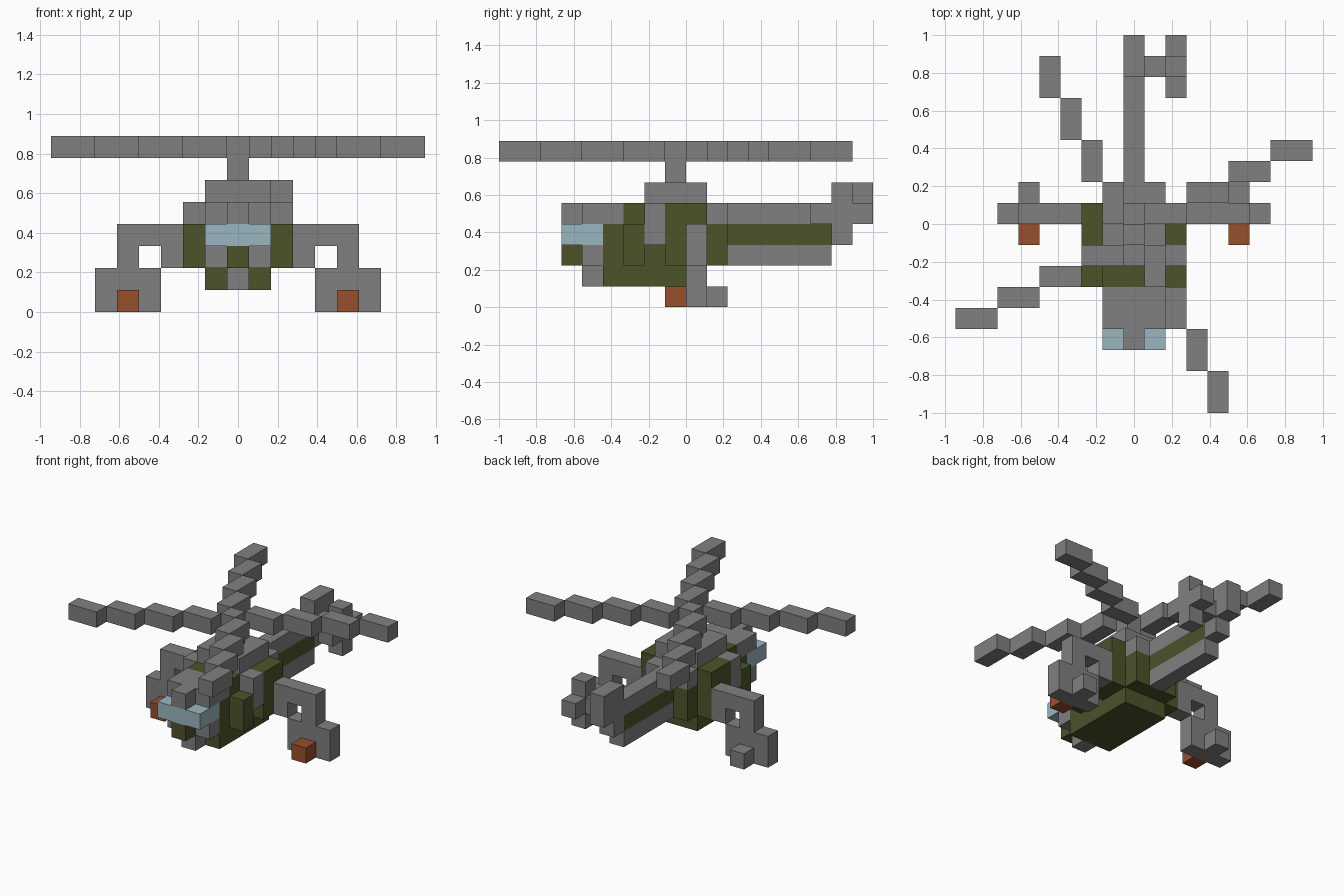
import bpy
import bmesh
from mathutils import Vector

default_cube = bpy.data.objects.get("Cube")
if default_cube:
    bpy.data.objects.remove(default_cube, do_unlink=True)

UNIT = 1 / 9  # edge length of one building cube


def make_material(name, red, green, blue):
    material = bpy.data.materials.new(name)
    material.use_nodes = True
    colour = (red, green, blue, 1)
    material.diffuse_color = colour
    material.node_tree.nodes["Principled BSDF"].inputs["Base Color"].default_value = colour
    return material


grey = make_material("grey", .216, .216, .216)
olive = make_material("olive green", .072, .087, .023)
rust = make_material("rust orange", .31, .08, .026)
glass = make_material("pale blue glass", .33, .47, .53)


def span(value):
    """Turn one cell number or a (first, last) pair into a pair."""
    return value if isinstance(value, tuple) else (value, value)


def add_box(mesh, x, y, z):
    """Add a box covering whole cells; x cells are centred on zero."""
    x, y, z = span(x), span(y), span(z)
    low = Vector((x[0] - .5, y[0], z[0])) * UNIT
    high = Vector((x[1] + .5, y[1] + 1, z[1] + 1)) * UNIT
    box = bmesh.ops.create_cube(mesh, size=1)
    for vert in box["verts"]:
        vert.co = (low + high) / 2 + vert.co * (high - low)


def part(name, material, *boxes):
    mesh = bmesh.new()
    for box in boxes:
        add_box(mesh, *box)
    data = bpy.data.meshes.new(name)
    mesh.to_mesh(data)
    mesh.free()
    data.materials.append(material)
    obj = bpy.data.objects.new(name, data)
    bpy.context.collection.objects.link(obj)
    return obj


def mirrored(name, material, *boxes):
    """Build a part on +x and its mirror image on -x."""
    obj = part(name, material, *boxes)
    modifier = obj.modifiers.new("mirror", "MIRROR")
    modifier.use_axis[0] = True
    return obj


WIDE = (-1, 1)  # three cells across the cabin

# Nose and cockpit
part("nose_tip", olive, (0, -6, 2))
part("nose", grey, (WIDE, -5, 2), (0, -5, 1))
part("cockpit_window", glass, (WIDE, (-6, -5), 3))
part("cockpit_roof", grey, (WIDE, (-5, -4), 4), (0, -6, 4))

# Cabin
part("belly", olive, (WIDE, (-4, 0), 1))
part("cabin", olive, (WIDE, (-4, 1), (2, 3)))
part("roof_band", olive, (WIDE, -3, 4))
part("cabin_roof", grey, (WIDE, (-2, 1), 4))
part("engine_housing", grey, (WIDE, (-2, 0), 5))

# Side panels
mirrored("front_side_panel", olive, (2, -3, (2, 3)))
mirrored("door_frame", grey, (2, -2, (3, 4)))
mirrored("rear_side_panel", olive, (2, (-1, 0), (2, 4)))

# Stub wings with hanging pods
mirrored("stub_wing", grey, (3, 0, (2, 3)), ((4, 5), 0, 3), (5, 0, 2))
mirrored("wing_pod", grey, ((4, 6), 0, (0, 1)), (5, 1, 0))
mirrored("pod_tip", rust, (5, -1, 0))

# Tail boom and fin
part("tail_boom", grey, (0, (2, 6), 2), (0, (2, 6), 4))
part("tail_stripe", olive, (0, (2, 6), 3))
part("tail_fin", grey, (0, 7, (3, 5)), (0, 8, (4, 5)))

# Tail rotor
part("tail_rotor_axle", grey, (1, 7, 4))
part("tail_rotor", grey, (2, (6, 8), 4), (2, 7, 3), (2, 7, 5))

# Main rotor: stepped blades around the mast
part("rotor_mast", grey, (0, -1, 6))
part("rotor_hub", grey, (0, -1, 7))
for side, label in ((1, "left"), (-1, "right")):
    wide_blade, long_blade = [], []
    for step in range(1, 5):
        ends = sorted((side * (2 * step - 1), side * 2 * step))
        wide_blade.append((tuple(ends), side * step - 1, 7))
        rows = tuple(sorted(-1 - end for end in ends))
        long_blade.append((side * step, rows, 7))
    part("wide_blade_" + label, grey, *wide_blade)
    part("long_blade_" + label, grey, *long_blade)
